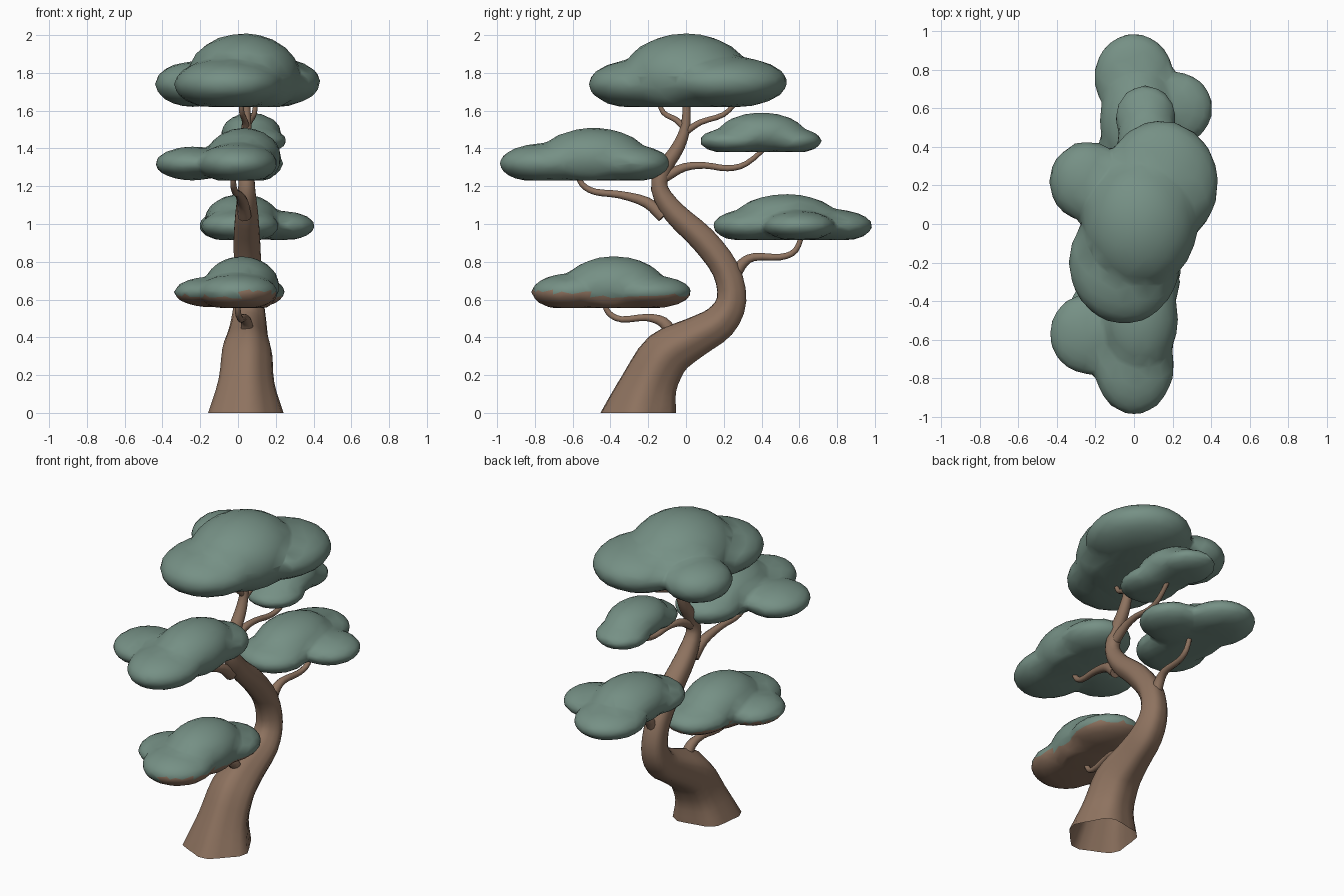
import bpy, bmesh, math
from mathutils import Vector, Matrix

if "Cube" in bpy.data.objects:
    bpy.data.objects.remove(bpy.data.objects["Cube"])


def material(name, color):
    m = bpy.data.materials.new(name)
    m.use_nodes = True
    m.diffuse_color = (*color, 1)
    bsdf = m.node_tree.nodes["Principled BSDF"]
    bsdf.inputs["Base Color"].default_value = (*color, 1)
    bsdf.inputs["Roughness"].default_value = 0.9
    return m


BARK = material("bark brown", (0.27, 0.17, 0.115))
LEAF = material("leaf green", (0.18, 0.28, 0.235))


def add_object(name, bm, *mats):
    mesh = bpy.data.meshes.new(name)
    bm.to_mesh(mesh)
    bm.free()
    for m in mats:
        mesh.materials.append(m)
    obj = bpy.data.objects.new(name, mesh)
    bpy.context.collection.objects.link(obj)
    return obj


def smooth_path(points, steps):
    """Catmull-Rom interpolation of (x, y, z, radius) points."""
    p = [Vector(q) for q in points]
    p = [2 * p[0] - p[1]] + p + [2 * p[-1] - p[-2]]
    out = []
    for i in range(1, len(p) - 2):
        a, b, c, d = p[i - 1:i + 3]
        for s in range(steps):
            t = s / steps
            out.append(0.5 * (2 * b + (c - a) * t + (2 * a - 5 * b + 4 * c - d) * t**2
                              + (3 * b - a - 3 * c + d) * t**3))
    return out + [p[-2]]


def limb(name, points, sides=10, steps=3, flutes=0.0, flat_base=False):
    """Tapered tube along a path; flutes adds root-like ridges that fade out."""
    path = smooth_path(points, steps)
    bm = bmesh.new()
    rings = []
    for i, q in enumerate(path):
        before, after = path[max(i - 1, 0)], path[min(i + 1, len(path) - 1)]
        tangent = (after - before).to_3d().normalized()
        if flat_base:
            tangent = Vector((0, 0, 1)).lerp(tangent, min(1, i / 4)).normalized()
        u = Vector((1, 0, 0))
        u = (u - tangent * u.dot(tangent)).normalized()
        v = tangent.cross(u)
        fade = flutes * (1 - i / len(path))
        ring = []
        for k in range(sides):
            a = math.tau * k / sides
            r = q.w * (1 + fade * math.cos(5 * a + 0.6))
            ring.append(bm.verts.new(q.to_3d() + (u * math.cos(a) + v * math.sin(a)) * r))
        rings.append(ring)
    for a, b in zip(rings, rings[1:]):
        for k in range(sides):
            n = (k + 1) % sides
            bm.faces.new((a[k], a[n], b[n], b[k]))
    bm.faces.new(rings[-1])
    if not flat_base:
        bm.faces.new(rings[0][::-1])
    for f in bm.faces:
        f.smooth = len(f.verts) == 4
    return add_object(name, bm, BARK)


def foliage(name, base, lobes, ratio=0.12):
    """Cloud pad: flat-bottomed ellipsoids fused together and simplified."""
    bm = bmesh.new()
    for x, y, z, rx, ry, rz in lobes:
        new = bmesh.ops.create_icosphere(
            bm, subdivisions=3, radius=1,
            matrix=Matrix.Translation((x, y, z)) @ Matrix.Diagonal((rx, ry, rz, 1)))
        for v in new["verts"]:
            v.co.z = max(v.co.z, base)
    obj = add_object(name, bm, LEAF, BARK)
    fuse = obj.modifiers.new("fuse", "REMESH")
    fuse.mode, fuse.voxel_size = "VOXEL", 0.02
    soften = obj.modifiers.new("soften", "SMOOTH")
    soften.iterations = 4
    simplify = obj.modifiers.new("simplify", "DECIMATE")
    simplify.ratio = ratio
    evaluated = obj.evaluated_get(bpy.context.evaluated_depsgraph_get())
    mesh = bpy.data.meshes.new_from_object(evaluated)
    obj.modifiers.clear()
    obj.data = mesh
    mesh.materials.clear()
    mesh.materials.append(LEAF)
    mesh.materials.append(BARK)
    for f in mesh.polygons:
        f.use_smooth = True
        f.material_index = 0
    return obj


# Trunk: S-shaped, flared and open at the ground
limb("trunk", [
    (0.035, -0.25, 0, 0.195), (0.04, -0.19, 0.16, 0.145), (0.045, -0.1, 0.31, 0.13),
    (0.05, 0.05, 0.40, 0.105), (0.055, 0.18, 0.48, 0.092), (0.055, 0.243, 0.6, 0.078),
    (0.05, 0.21, 0.76, 0.072), (0.045, 0.09, 0.92, 0.07), (0.045, -0.06, 1.06, 0.06),
    (0.045, -0.14, 1.19, 0.045), (0.045, -0.11, 1.3, 0.04), (0.045, -0.04, 1.41, 0.034),
    (0.045, 0, 1.53, 0.025), (0.045, 0, 1.7, 0.017)],
    sides=20, steps=3, flutes=0.07, flat_base=True)

# Branches
limb("lower_front_branch", [
    (0.05, -0.07, 0.41, 0.036), (0.045, -0.12, 0.48, 0.03), (0.03, -0.21, 0.505, 0.02),
    (0.015, -0.34, 0.495, 0.017), (0, -0.41, 0.53, 0.016), (0, -0.44, 0.6, 0.013)])
limb("lower_back_branch", [
    (0.05, 0.24, 0.68, 0.035), (0.055, 0.29, 0.78, 0.03), (0.065, 0.36, 0.825, 0.022),
    (0.08, 0.5, 0.825, 0.018), (0.09, 0.58, 0.86, 0.016), (0.09, 0.62, 0.96, 0.013)])
limb("middle_front_branch", [
    (0.035, -0.12, 1.04, 0.036), (0.025, -0.21, 1.115, 0.03), (0.005, -0.35, 1.155, 0.021),
    (-0.015, -0.48, 1.17, 0.018), (-0.025, -0.55, 1.21, 0.016), (-0.025, -0.58, 1.28, 0.013)])
limb("upper_back_branch", [
    (0.045, -0.11, 1.25, 0.03), (0.05, -0.01, 1.3, 0.023), (0.06, 0.1, 1.31, 0.018),
    (0.07, 0.22, 1.295, 0.017), (0.08, 0.32, 1.32, 0.015), (0.09, 0.44, 1.42, 0.012)])
limb("top_front_twig", [
    (0.045, 0, 1.5, 0.02), (0.035, -0.05, 1.55, 0.016), (0.02, -0.12, 1.59, 0.014),
    (0.015, -0.15, 1.67, 0.011)])
limb("top_back_twig", [
    (0.045, 0, 1.49, 0.02), (0.06, 0.08, 1.54, 0.016), (0.085, 0.2, 1.58, 0.014),
    (0.095, 0.28, 1.66, 0.011)])

# Foliage pads, each a central dome with lower lobes around it
foliage("top_foliage", 1.62, [
    (0.03, 0, 1.78, 0.3, 0.34, 0.23), (-0.05, -0.2, 1.74, 0.29, 0.32, 0.14),
    (0.14, 0.21, 1.75, 0.3, 0.33, 0.14), (-0.24, 0.22, 1.74, 0.2, 0.21, 0.12)], 0.07)
foliage("upper_back_foliage", 1.38, [
    (0.07, 0.4, 1.48, 0.16, 0.23, 0.11), (0.06, 0.55, 1.44, 0.16, 0.17, 0.07),
    (0.09, 0.25, 1.44, 0.17, 0.18, 0.07)])
foliage("middle_front_foliage", 1.23, [
    (0.03, -0.49, 1.35, 0.2, 0.29, 0.16), (0, -0.73, 1.32, 0.21, 0.26, 0.11),
    (0.04, -0.3, 1.32, 0.2, 0.22, 0.1), (-0.24, -0.57, 1.32, 0.2, 0.21, 0.09)])
foliage("lower_back_foliage", 0.915, [
    (0.02, 0.53, 1.02, 0.2, 0.28, 0.14), (0, 0.76, 0.99, 0.21, 0.23, 0.09),
    (0.01, 0.35, 0.99, 0.21, 0.21, 0.09), (0.22, 0.6, 0.99, 0.19, 0.19, 0.08)])
low = foliage("lower_front_foliage", 0.555, [
    (0.02, -0.38, 0.67, 0.2, 0.27, 0.16), (0, -0.6, 0.64, 0.21, 0.22, 0.1),
    (0.05, -0.2, 0.64, 0.2, 0.23, 0.09), (-0.15, -0.46, 0.64, 0.19, 0.2, 0.08)])

# Bark-coloured underside and front rim of the lowest pad
for face in low.data.polygons:
    c = face.center
    rim = c.y < -0.5 and c.x > 0 and c.z < 0.64
    if rim or c.z < 0.6 or face.normal.z < -0.5:
        face.material_index = 1
